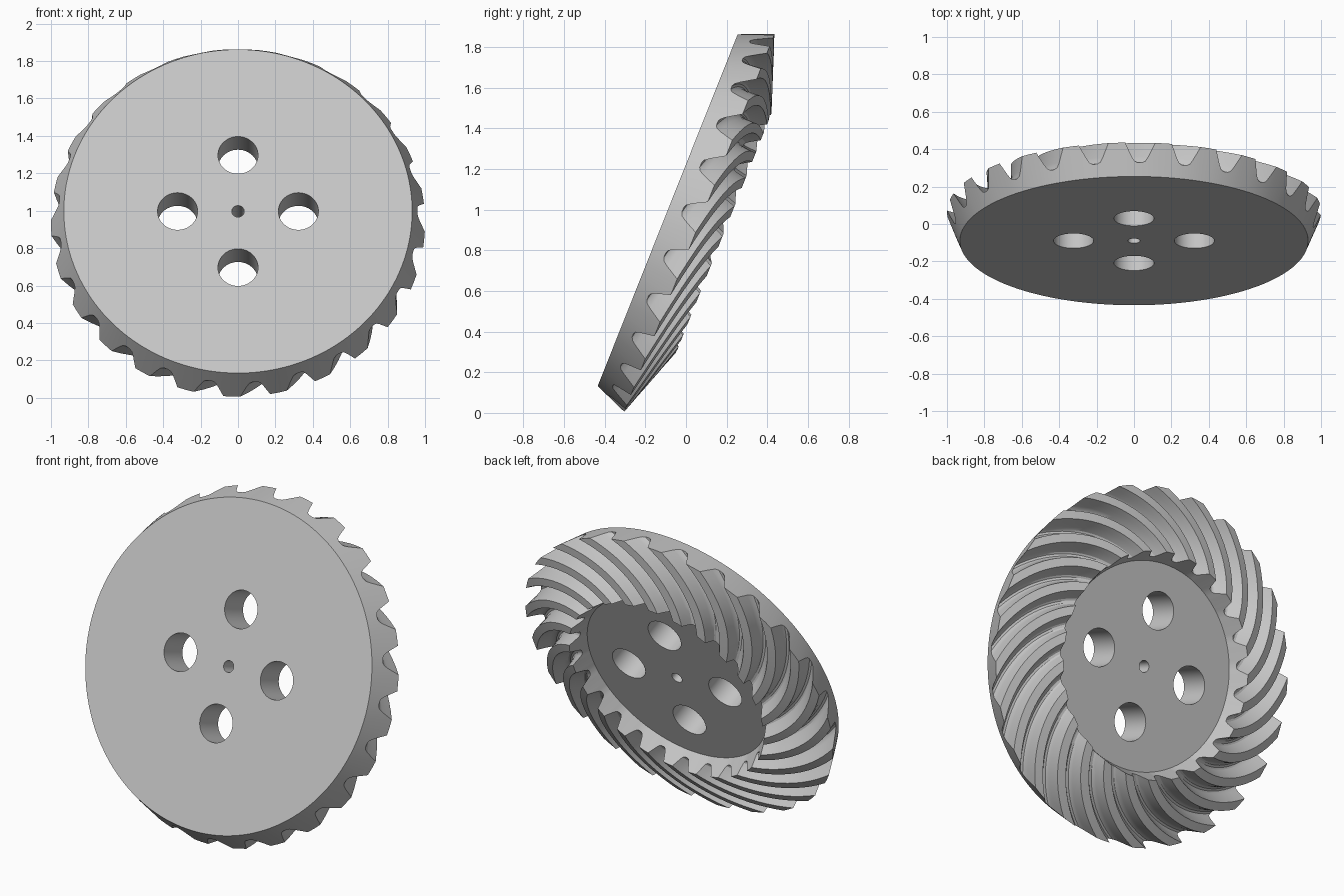
import bpy, bmesh
from math import sin, cos, radians, tau
from mathutils import Vector

if "Cube" in bpy.data.objects:
    bpy.data.objects.remove(bpy.data.objects["Cube"], do_unlink=True)

# Tilted gear frame: a wheel centre, an upward direction and the wheel axis
CENTRE = Vector((0, -0.09, 0.997))
TILT = radians(21.7)
UP = Vector((0, sin(TILT), cos(TILT)))
AXIS = Vector((0, cos(TILT), -sin(TILT)))
SIDE = Vector((1, 0, 0))

TEETH = 25
STEPS = 14                  # rings along each tooth
SWEEP = radians(30)         # spiral twist from outer to inner end
PHASE = radians(1.7)        # angle of the first gap
# One tooth pitch: (fraction of pitch from gap centre, depth share)
PITCH = [(-0.5, 0), (-0.32, 0), (-0.25, 0.36), (-0.18, 0.7), (-0.12, 0.92),
         (-0.05, 1), (0.05, 1), (0.12, 0.92), (0.18, 0.7), (0.25, 0.36), (0.32, 0)]


def place(radius, angle, height):
    """Point on the wheel from its radius, angle and height along the axis."""
    return CENTRE + radius * (cos(angle) * SIDE + sin(angle) * UP) + height * AXIS


def mix(a, b, t):
    return a + (b - a) * t


def bridge(bm, ring_a, ring_b):
    n = len(ring_a)
    for i in range(n):
        j = (i + 1) % n
        bm.faces.new((ring_a[i], ring_a[j], ring_b[j], ring_b[i]))


def make_object(name, bm):
    bmesh.ops.recalc_face_normals(bm, faces=bm.faces)
    mesh = bpy.data.meshes.new(name)
    bm.to_mesh(mesh)
    bm.free()
    obj = bpy.data.objects.new(name, mesh)
    bpy.context.collection.objects.link(obj)
    return obj


# Steel material
steel = bpy.data.materials.new("light_grey_steel")
steel.use_nodes = True
colour = (0.56, 0.56, 0.56, 1)
steel.diffuse_color = colour
steel.node_tree.nodes["Principled BSDF"].inputs["Base Color"].default_value = colour

# Gear body: front rim, spiral toothed cone, recessed back floor
columns = [((k + f) * tau / TEETH + PHASE, d) for k in range(TEETH) for f, d in PITCH]
bm = bmesh.new()
rings = [[bm.verts.new(place(0.931, a, 0)) for a, d in columns]]
for s in range(STEPS + 1):
    t = s / STEPS
    radius, height = mix(1.0, 0.632, t), mix(0.168, 0.298, t)
    depth = mix(0.108, 0.075, t)
    twist = SWEEP * (1.25 * t - 0.25 * t * t)
    rings.append([bm.verts.new(place(radius - 0.378 * depth * d, a + twist,
                                     height - 0.925 * depth * d)) for a, d in columns])
rings.append([bm.verts.new(place(0.583, a + SWEEP, 0.19)) for a, d in columns])
for ring_a, ring_b in zip(rings, rings[1:]):
    bridge(bm, ring_a, ring_b)
bm.faces.new(rings[0])
bm.faces.new(rings[-1])
gear = make_object("spiral_bevel_gear", bm)
gear.data.materials.append(steel)

# Bores: one centre hole and four larger holes around it
holes = [(0, 0, 0.033)] + [(0.323, k * tau / 4, 0.107) for k in range(4)]
bm = bmesh.new()
turn = Vector((0, 0, 1)).rotation_difference(AXIS).to_matrix().to_4x4()
for offset, angle, radius in holes:
    matrix = turn.copy()
    matrix.translation = place(offset, angle, 0.1)
    bmesh.ops.create_cone(bm, cap_ends=True, segments=48, radius1=radius,
                          radius2=radius, depth=0.6, matrix=matrix)
cutter = make_object("bore_cutter", bm)
cutter.data.materials.append(steel)
cutter.hide_render = True

cut = gear.modifiers.new("bores", "BOOLEAN")
cut.operation = "DIFFERENCE"
cut.solver = "EXACT"
cut.object = cutter

# Bake the bores, drop the cutter and smooth the curved faces
bpy.context.view_layer.update()
graph = bpy.context.evaluated_depsgraph_get()
baked = bpy.data.meshes.new_from_object(gear.evaluated_get(graph))
gear.modifiers.clear()
gear.data = baked
bpy.data.objects.remove(cutter, do_unlink=True)

bpy.ops.object.select_all(action="DESELECT")
gear.select_set(True)
bpy.context.view_layer.objects.active = gear
bpy.ops.object.shade_smooth_by_angle(angle=radians(30))
